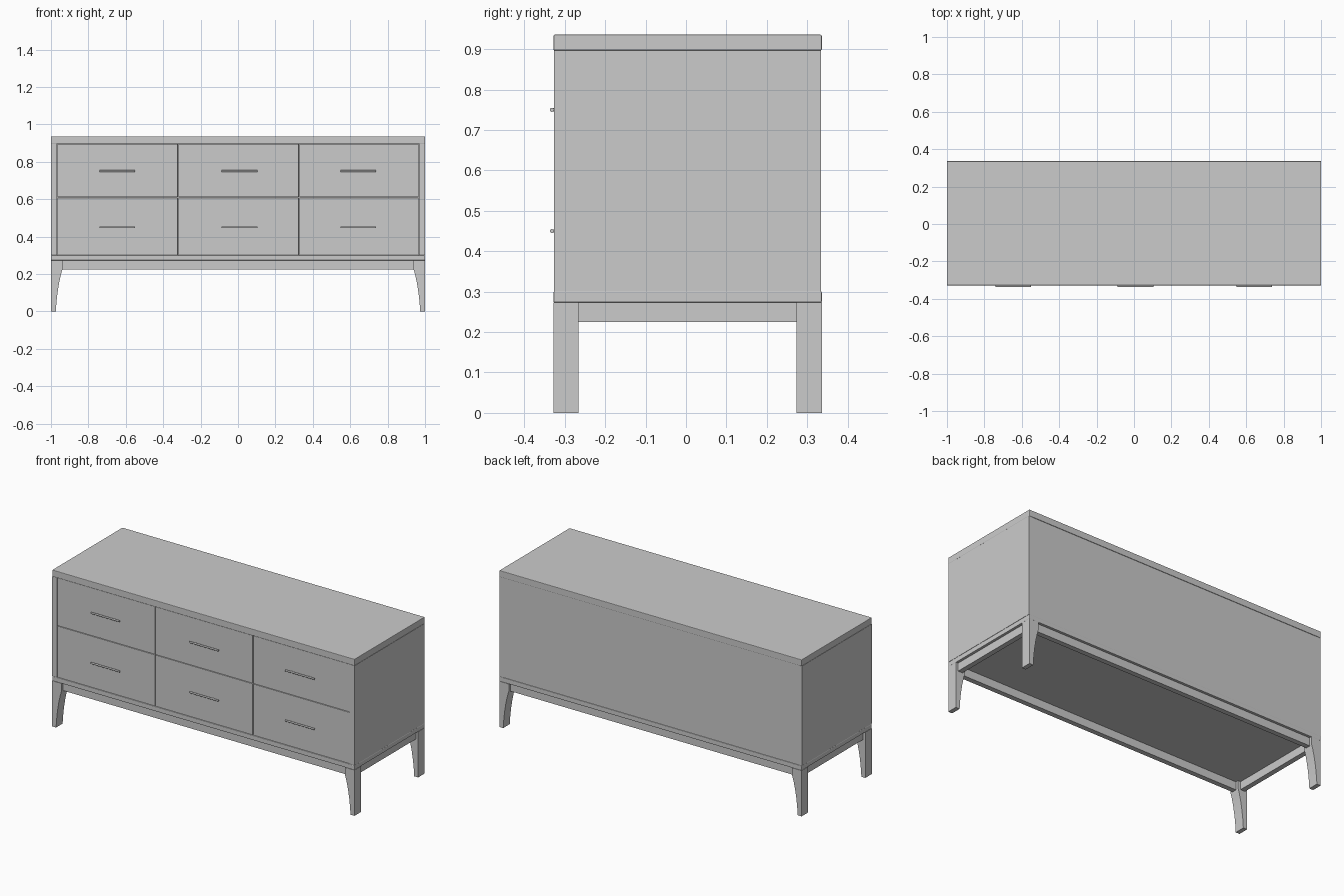
import bpy, bmesh, math

if "Cube" in bpy.data.objects:
    bpy.data.objects.remove(bpy.data.objects["Cube"])

FRONT, BACK = -0.328, 0.336
MID = (FRONT + BACK) / 2


def add_object(name, bm):
    bmesh.ops.recalc_face_normals(bm, faces=bm.faces)
    mesh = bpy.data.meshes.new(name)
    bm.to_mesh(mesh)
    bm.free()
    obj = bpy.data.objects.new(name, mesh)
    bpy.context.collection.objects.link(obj)
    return obj


def box(name, x, y, z, bevel=0.0):
    bm = bmesh.new()
    bmesh.ops.create_cube(bm, size=1)
    for v in bm.verts:
        for i, (a, b) in enumerate((x, y, z)):
            v.co[i] = (a + b) / 2 + v.co[i] * (b - a)
    obj = add_object(name, bm)
    if bevel:
        mod = obj.modifiers.new("bevel", 'BEVEL')
        mod.width = bevel
        mod.segments = 2
    return obj


def rod(name, start, length, radius, axis):
    bpy.ops.mesh.primitive_cylinder_add(
        vertices=16, radius=radius, depth=length, location=start,
        rotation=(0, math.pi / 2, 0) if axis == 'X' else (math.pi / 2, 0, 0))
    obj = bpy.context.object
    obj.name = name
    bpy.ops.object.shade_smooth_by_angle(angle=math.radians(40))
    return obj


# Cabinet shell
box("top_slab", (-1, 1), (FRONT, BACK), (0.897, 0.936), 0.003)
box("bottom_slab", (-1, 1), (FRONT, BACK), (0.273, 0.301), 0.003)
for side, s in (("left", -1), ("right", 1)):
    box(side + "_side_panel", sorted((s, s * 0.967)), (FRONT + 0.001, BACK - 0.002), (0.301, 0.897))
box("back_panel", (-0.967, 0.967), (0.315, BACK - 0.003), (0.301, 0.897))

# Drawer fronts with bar handles on two short posts
columns = [(-0.966, -0.322, -0.645), (-0.319, 0.325, 0.008), (0.328, 0.966, 0.642)]
rows = [("lower", 0.302, 0.608, 0.45), ("upper", 0.611, 0.896, 0.75)]
for row, z0, z1, hz in rows:
    for i, (x0, x1, hx) in enumerate(columns, 1):
        label = f"{row}_drawer_{i}"
        box(label, (x0, x1), (FRONT + 0.003, 0.31), (z0, z1), 0.001)
        rod(label + "_handle", (hx, FRONT - 0.004, hz), 0.19, 0.005, 'X')
        for s in (-1, 1):
            rod(label + "_handle_post", (hx + s * 0.058, FRONT, hz), 0.01, 0.004, 'Y')

# Legs: straight outside, curved taper inside
profile = [(1, 0), (0.974, 0), (0.971, 0.045), (0.965, 0.1), (0.956, 0.155),
           (0.946, 0.2), (0.937, 0.23), (0.937, 0.273), (1, 0.273)]
for end, y0, y1 in (("front", FRONT, FRONT + 0.062), ("back", BACK - 0.062, BACK)):
    for side, s in (("left", -1), ("right", 1)):
        bm = bmesh.new()
        face = bm.faces.new([bm.verts.new((s * x, y0, z)) for x, z in profile])
        ext = bmesh.ops.extrude_face_region(bm, geom=[face])
        for v in ext["geom"]:
            if isinstance(v, bmesh.types.BMVert):
                v.co.y = y1
        leg = add_object(f"{end}_{side}_leg", bm)
        bpy.context.view_layer.objects.active = leg
        bpy.ops.object.select_all(action='DESELECT')
        leg.select_set(True)
        bpy.ops.object.shade_smooth_by_angle(angle=math.radians(20))

# Apron rails between the legs
box("front_rail", (-0.94, 0.94), (FRONT + 0.015, FRONT + 0.045), (0.225, 0.273))
box("back_rail", (-0.94, 0.94), (BACK - 0.045, BACK - 0.015), (0.225, 0.273))
for side, s in (("left", -1), ("right", 1)):
    box(side + "_rail", sorted((s * 0.985, s * 0.955)), (FRONT + 0.06, BACK - 0.06), (0.225, 0.273))
